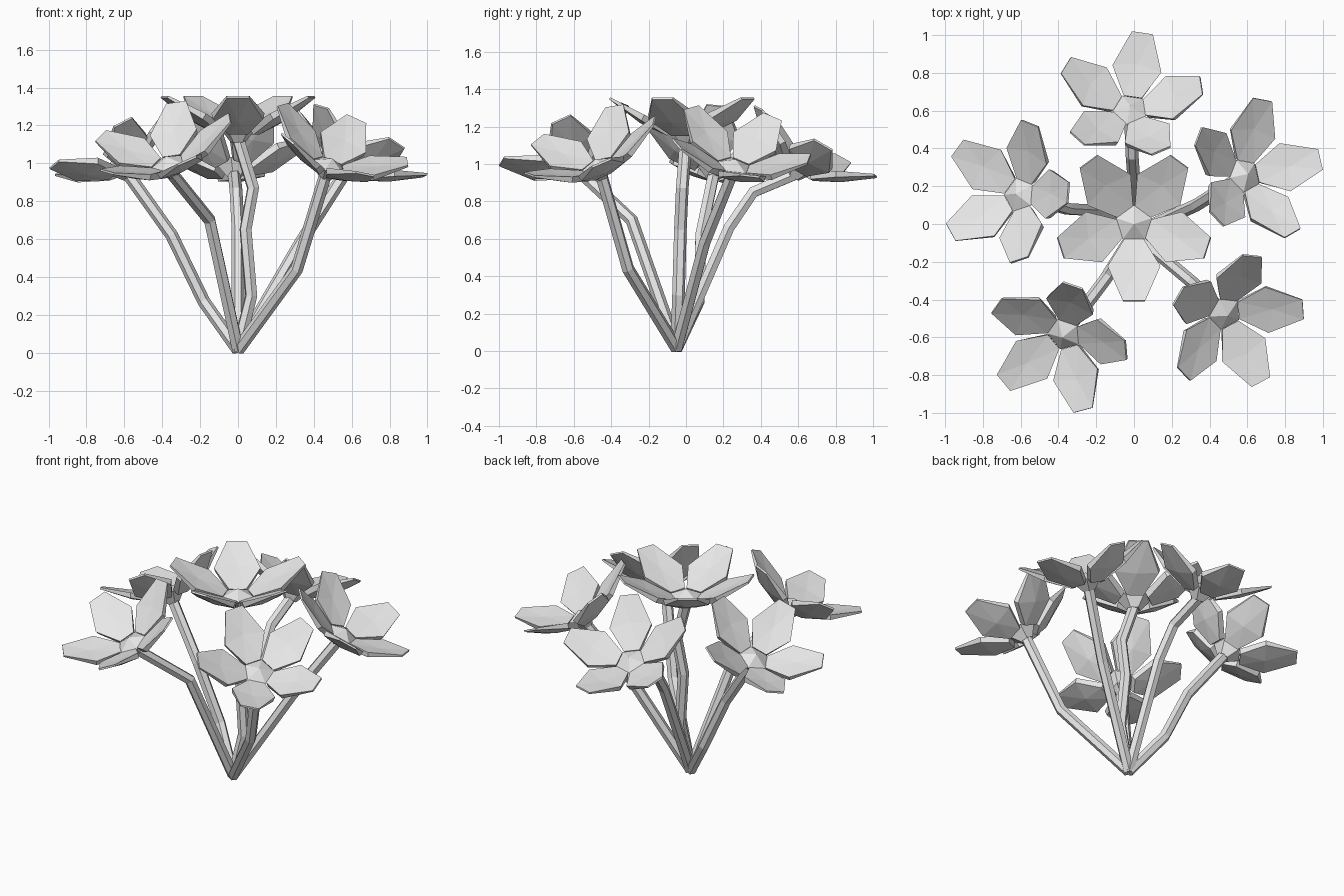
import bpy, bmesh
from math import radians, cos, sin, pi
from mathutils import Vector, Matrix

cube = bpy.data.objects.get("Cube")
if cube:
    bpy.data.objects.remove(cube, do_unlink=True)

grey = bpy.data.materials.new("light_grey")
grey.use_nodes = True
grey.diffuse_color = (0.8, 0.8, 0.8, 1)
grey.node_tree.nodes["Principled BSDF"].inputs["Base Color"].default_value = (0.8, 0.8, 0.8, 1)

RISE = radians(27)      # petals rise from the heart
LEAN = radians(30)      # outer flowers lean outward
# Half outline of a petal: distance along it, half width, thickness
HALF = [(0.09, 0.052, 0.045), (0.25, 0.14, 0.035), (0.455, 0.06, 0.012)]
PETAL = [(u, -v, t) for u, v, t in HALF] + HALF[::-1]


def add_petal(bm, angle):
    """Six-cornered petal, dished on top and thinning to the tip."""
    place = Matrix.Rotation(angle, 4, 'Z') @ Matrix.Rotation(-RISE, 4, 'Y')

    def vert(u, v, w):
        return bm.verts.new(place @ Vector((u, v, w)))
    top = [vert(u, v, 0) for u, v, t in PETAL]
    low = [vert(u, v * 0.95, -t) for u, v, t in PETAL]
    top_mid, low_mid = vert(0.28, 0, -0.01), vert(0.25, 0, -0.05)
    n = len(PETAL)
    for i in range(n):
        j = (i + 1) % n
        bm.faces.new((top_mid, top[i], top[j]))
        bm.faces.new((low_mid, low[j], low[i]))
        bm.faces.new((top[i], low[i], low[j], top[j]))


def add_heart(bm, turn):
    """Raised five-sided middle with a cup narrowing to the stem."""
    def ring(r, z):
        return [bm.verts.new((r * cos(turn + (2 * k + 1) * pi / 5),
                              r * sin(turn + (2 * k + 1) * pi / 5), z)) for k in range(5)]
    rim, foot = ring(0.1, 0.035), ring(0.04, -0.04)
    apex = bm.verts.new((0, 0, 0.08))
    for i in range(5):
        j = (i + 1) % 5
        bm.faces.new((apex, rim[i], rim[j]))
        bm.faces.new((rim[i], foot[i], foot[j], rim[j]))
    bm.faces.new(foot[::-1])


def add_object(name, mesh):
    mesh.materials.clear()
    mesh.materials.append(grey)
    obj = bpy.data.objects.new(name, mesh)
    bpy.context.collection.objects.link(obj)


def flower(name, place, turn):
    bm = bmesh.new()
    for k in range(5):
        add_petal(bm, turn + k * 2 * pi / 5)
    add_heart(bm, turn)
    bmesh.ops.recalc_face_normals(bm, faces=bm.faces)
    bm.transform(place)
    mesh = bpy.data.meshes.new(name)
    bm.to_mesh(mesh)
    bm.free()
    add_object(name, mesh)


def stem(name, points):
    """Flat-sided bent rod."""
    curve = bpy.data.curves.new(name + "_path", 'CURVE')
    curve.dimensions = '3D'
    curve.bevel_depth = 0.034
    curve.bevel_resolution = 1
    curve.use_fill_caps = True
    spline = curve.splines.new('POLY')
    spline.points.add(len(points) - 1)
    for p, co in zip(spline.points, points):
        p.co = (*co, 1)
    spline.use_smooth = False
    path = bpy.data.objects.new(name + "_path", curve)
    bpy.context.collection.objects.link(path)
    graph = bpy.context.evaluated_depsgraph_get()
    mesh = bpy.data.meshes.new_from_object(path.evaluated_get(graph))
    bpy.data.objects.remove(path, do_unlink=True)
    mesh.name = name
    add_object(name, mesh)


# Part: flower centre, size, direction of the first petal, stem bends
PLANTS = {
    "middle": ((0, 0, 1.15), 1, -90,
               [(0.07, -0.04, 0.3), (0.04, -0.03, 0.65), (0.08, -0.02, 0.87)]),
    "back": ((-0.02, 0.59, 0.96), 0.94, 80,
             [(0, 0.23, 0.66), (-0.01, 0.36, 0.85)]),
    "left_back": ((0.57, 0.25, 0.96), 0.94, 11,
                  [(0.33, 0.1, 0.58)]),
    "left_front": ((0.47, -0.46, 0.96), 0.94, 8,
                   [(0.31, -0.31, 0.44)]),
    "right_front": ((-0.36, -0.57, 0.97), 0.94, 289,
                    [(-0.15, -0.29, 0.7)]),
    "right_back": ((-0.59, 0.15, 0.96), 0.94, 213,
                   [(-0.18, 0.07, 0.27), (-0.35, 0.08, 0.62)]),
}
ROOT = (0, -0.05, 0.015)
for part, (centre, size, turn, bends) in PLANTS.items():
    # Each outer flower leans straight away from the middle
    out = Vector((centre[0], centre[1], 0))
    lean = Matrix.Rotation(LEAN if out.length else 0, 4, Vector((-out.y, out.x, 0)) if out.length else 'Z')
    place = Matrix.Translation(centre) @ lean @ Matrix.Scale(size, 4)
    flower(part + "_flower", place, radians(turn))
    # The stem ends inside the cup under the flower
    stem(part + "_stem", [ROOT, *bends, place @ Vector((0, 0, -0.02))])
